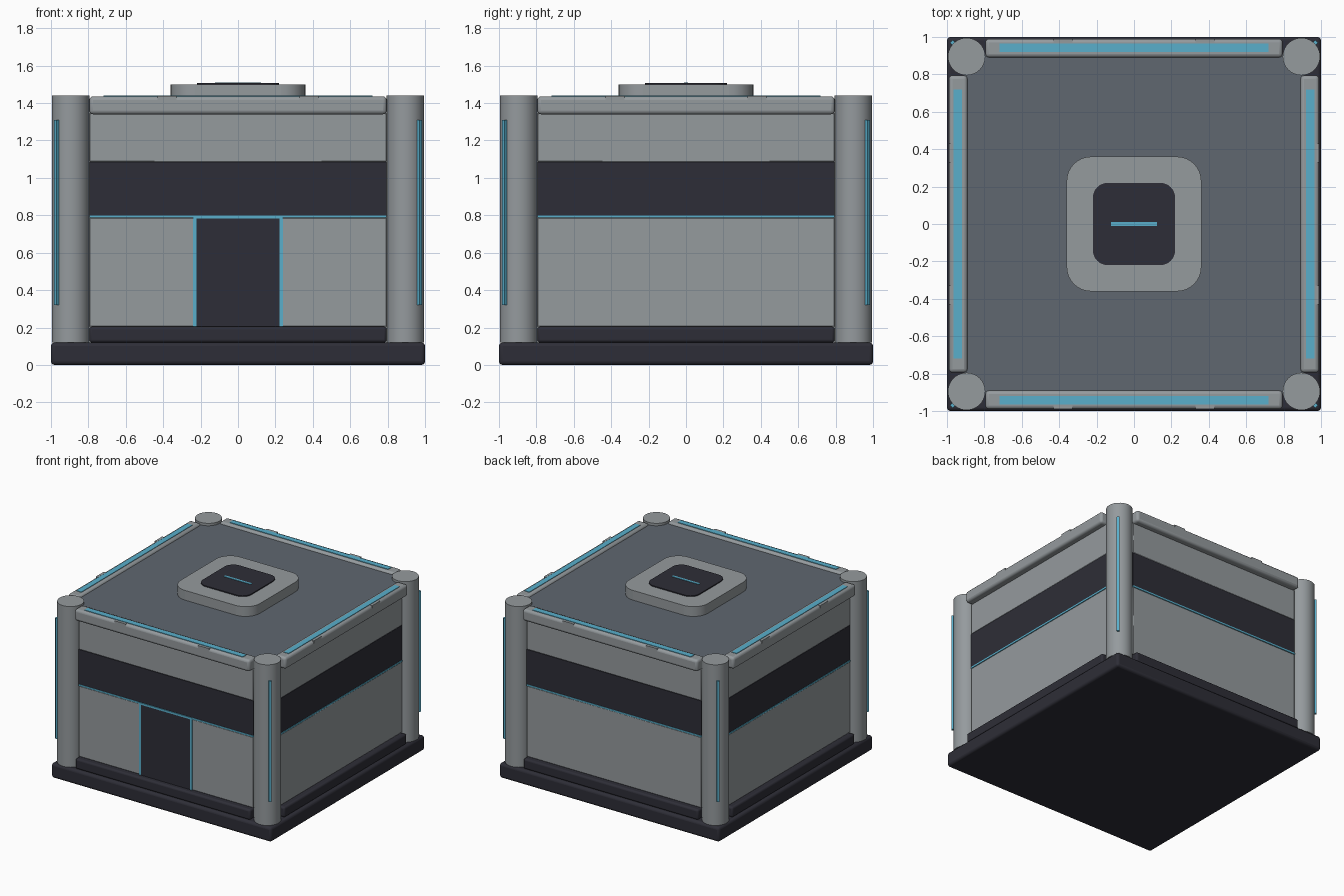
import bpy, math
from mathutils import Matrix

cube = bpy.data.objects.get("Cube")
if cube:
    bpy.data.objects.remove(cube, do_unlink=True)


def material(name, rgb):
    m = bpy.data.materials.new(name)
    m.use_nodes = True
    m.diffuse_color = (*rgb, 1)
    m.node_tree.nodes["Principled BSDF"].inputs["Base Color"].default_value = (*rgb, 1)
    return m


GREY = material("wall grey", (0.30, 0.325, 0.34))
SLATE = material("roof slate", (0.115, 0.135, 0.16))
DARK = material("dark trim", (0.027, 0.027, 0.038))
CYAN = material("cyan light", (0.10, 0.43, 0.60))


def finish(obj, name, mat):
    obj.name = name
    obj.data.materials.append(mat)
    bpy.ops.object.shade_smooth_by_angle(angle=math.radians(35))
    return obj


def box(name, mat, x, y, z, bevel=0, turn=0, segments=3, upright=False):
    """Box from (min, max) ranges, turned about the world z axis."""
    bpy.ops.mesh.primitive_cube_add(size=1)
    obj = bpy.context.object
    size = [r[1] - r[0] for r in (x, y, z)]
    mid = [sum(r) / 2 for r in (x, y, z)]
    obj.data.transform(Matrix.Translation(mid) @ Matrix.Diagonal((*size, 1)))
    if bevel:
        mod = obj.modifiers.new("Bevel", "BEVEL")
        mod.width, mod.segments = bevel, segments
        if upright:  # round only the vertical edges
            weights = obj.data.attributes.new("bevel_weight_edge", "FLOAT", "EDGE")
            for e in obj.data.edges:
                a, b = (obj.data.vertices[i].co for i in e.vertices)
                weights.data[e.index].value = float(abs(a.z - b.z) > 0.001)
            mod.limit_method = "WEIGHT"
    obj.rotation_euler.z = turn
    return finish(obj, name, mat)


# Foundation, core and roof deck
box("base_slab", DARK, (-1, 1), (-1, 1), (0, 0.12), 0.02)
box("inner_core", GREY, (-0.9, 0.9), (-0.9, 0.9), (0.1, 1.36))
box("roof_deck", SLATE, (-0.91, 0.91), (-0.91, 0.91), (1.36, 1.42))

# Four identical sides
W = 0.795
for i, side in enumerate(("front", "left", "back", "right")):
    t = i * math.pi / 2
    span = (-W, W)
    box(side + "_plinth", DARK, span, (-0.98, -0.88), (0.12, 0.205), 0.015, t)
    box(side + "_lower_wall", GREY, span, (-0.935, -0.88), (0.205, 0.787), 0.004, t, 1)
    box(side + "_light_line", CYAN, span, (-0.938, -0.88), (0.787, 0.8), 0, t)
    box(side + "_window_band", DARK, span, (-0.935, -0.88), (0.8, 1.085), 0, t)
    box(side + "_upper_wall", GREY, span, (-0.935, -0.88), (1.085, 1.345), 0.004, t, 1)
    box(side + "_rail", GREY, span, (-0.99, -0.89), (1.34, 1.436), 0.02, t)
    box(side + "_rail_light", CYAN, (-0.72, 0.72), (-0.965, -0.92), (1.43, 1.44), 0, t)
    for s in (-1, 1):
        ends = sorted((s * 0.33, s * 0.43))
        box(side + "_rail_clip", GREY, ends, (-0.99, -0.968), (1.415, 1.438), 0, t)

    # Corner column with a light on its outer diagonal
    c = 0.895
    corner = Matrix.Rotation(t, 3, "Z") @ Matrix.Translation((c, -c, 0.78)).translation
    bpy.ops.mesh.primitive_cylinder_add(vertices=40, radius=0.1, depth=1.32, location=corner)
    finish(bpy.context.object, side + "_column", GREY)
    r = c * math.sqrt(2)
    box(side + "_column_light", CYAN, (-0.01, 0.01), (-r - 0.115, -r - 0.08),
        (0.32, 1.31), 0, t + math.pi / 4)

# Front door and its lit frame
box("door", DARK, (-0.222, 0.222), (-0.939, -0.93), (0.205, 0.786))
for name, x in (("right", (-0.24, -0.222)), ("left", (0.222, 0.24))):
    box(name + "_door_light", CYAN, x, (-0.942, -0.933), (0.205, 0.8))
box("top_door_light", CYAN, (-0.24, 0.24), (-0.942, -0.933), (0.784, 0.8))

# Roof hatch
box("hatch_pad", GREY, (-0.36, 0.36), (-0.36, 0.36), (1.41, 1.5), 0.13, 0, 8, True)
box("hatch_cover", DARK, (-0.22, 0.22), (-0.22, 0.22), (1.49, 1.508), 0.08, 0, 8, True)
box("hatch_light", CYAN, (-0.122, 0.122), (-0.01, 0.01), (1.505, 1.511))
